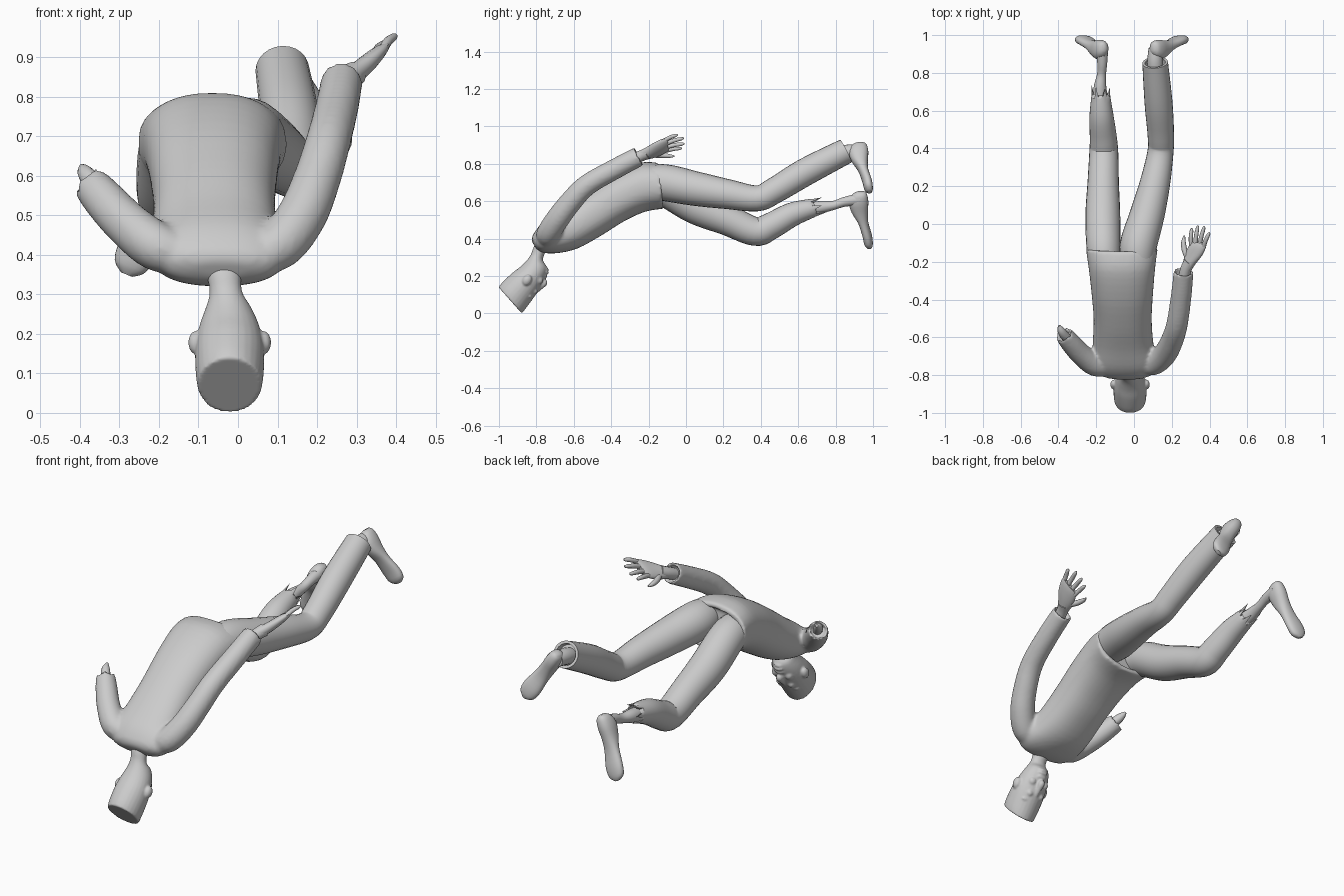
import bpy, bmesh, math, random
from mathutils import Vector as V

if "Cube" in bpy.data.objects:
    bpy.data.objects.remove(bpy.data.objects["Cube"])

random.seed(4)


def smooth_path(rows, steps):
    """Catmull-Rom through rows of numbers."""
    out = []
    for i in range(len(rows) - 1):
        a, b = rows[max(i - 1, 0)], rows[i]
        c, d = rows[i + 1], rows[min(i + 2, len(rows) - 1)]
        for s in range(steps):
            t = s / steps
            out.append([q + 0.5 * t * (r - p + t * (2 * p - 5 * q + 4 * r - w + t * (3 * (q - r) + w - p)))
                        for p, q, r, w in zip(a, b, c, d)])
    return out + [list(rows[-1])]


def loft(name, rings, n=24, power=2.0, rim=False, teeth=0.0):
    """Skin rings given as (centre, half axis u, half axis v)."""
    bm = bmesh.new()
    axis = (rings[-1][0] - rings[-2][0]).normalized()
    last = len(rings) - 1
    if rim:  # folded-in hollow end
        c, u, v = rings[-1]
        rings = rings + [(c, u * 0.8, v * 0.8), (c - axis * 0.03, u * 0.76, v * 0.76)]
    loops = []
    for k, (c, u, v) in enumerate(rings):
        loop = []
        for i in range(n):
            a = 2 * math.pi * i / n
            x, y = math.cos(a), math.sin(a)
            x = math.copysign(abs(x) ** (2 / power), x)
            y = math.copysign(abs(y) ** (2 / power), y)
            co = c + u * x + v * y
            if teeth and k == last:
                co += axis * teeth * (random.uniform(0.5, 1) if i % 4 == 0 else random.uniform(-0.5, 0))
            loop.append(bm.verts.new(co))
        loops.append(loop)
    for a, b in zip(loops, loops[1:]):
        for i in range(n):
            j = (i + 1) % n
            bm.faces.new((a[i], a[j], b[j], b[i]))
    bm.faces.new(loops[0])
    bm.faces.new(loops[-1])
    bmesh.ops.recalc_face_normals(bm, faces=bm.faces)
    return finish(name, bm)


def finish(name, bm):
    me = bpy.data.meshes.new(name)
    bm.to_mesh(me)
    bm.free()
    ob = bpy.data.objects.new(name, me)
    bpy.context.collection.objects.link(ob)
    bpy.ops.object.select_all(action='DESELECT')
    ob.select_set(True)
    bpy.context.view_layer.objects.active = ob
    bpy.ops.object.shade_smooth_by_angle(angle=math.radians(42))
    return ob


def fuse(name, parts, voxel, rounds):
    """Melt overlapping parts into one smooth skin."""
    bpy.ops.object.select_all(action='DESELECT')
    for p in parts:
        p.select_set(True)
    bpy.context.view_layer.objects.active = parts[0]
    bpy.ops.object.join()
    ob = parts[0]
    ob.name = name
    m = ob.modifiers.new("skin", 'REMESH')
    m.mode, m.voxel_size, m.use_smooth_shade = 'VOXEL', voxel, True
    s = ob.modifiers.new("soften", 'SMOOTH')
    s.factor, s.iterations = 0.5, rounds
    return ob


def tube(name, rows, steps=5, n=20, **kw):
    """Round limb through (x, y, z, radius) rows."""
    p = smooth_path(rows, steps)
    rings = []
    for i, r in enumerate(p):
        t = (V(p[min(i + 1, len(p) - 1)][:3]) - V(p[max(i - 1, 0)][:3])).normalized()
        v = t.cross(V((1, 0, 0))).normalized()
        rings.append((V(r[:3]), v.cross(t) * r[3], v * r[3]))
    return loft(name, rings, n, **kw)


def body(name, rows, steps=4, **kw):
    """Skin (back y, back z, front y, front z, centre x, half width) rows."""
    rings = []
    for yb, zb, yf, zf, cx, hw in smooth_path(rows, steps):
        b, f = V((cx, yb, zb)), V((cx, yf, zf))
        rings.append(((b + f) / 2, V((hw, 0, 0)), (b - f) / 2))
    return loft(name, rings, **kw)


def ball(name, loc, size, tilt=0.0):
    bm = bmesh.new()
    bmesh.ops.create_uvsphere(bm, u_segments=16, v_segments=10, radius=1)
    ob = finish(name, bm)
    ob.location, ob.scale, ob.rotation_euler = loc, size, (tilt, 0, 0)
    return ob


def foot(name, heel, toe):
    """Foot from heel (x, z) to toe (x, z); the sole faces +y."""
    h, d = V((heel[0], 0, heel[1])), V((toe[0] - heel[0], 0, toe[1] - heel[1]))
    side = d.cross(V((0, 1, 0))).normalized()
    rows = [(0, .915, .955, .012), (.05, .89, .968, .03), (.18, .87, .975, .039),
            (.36, .885, .972, .038), (.55, .92, .975, .04), (.78, .943, .994, .049),
            (.93, .953, .999, .042), (1, .968, .993, .015)]
    rings = [(h + d * t + V((0, (a + b) / 2, 0)), side * w, V((0, (b - a) / 2, 0)))
             for t, a, b, w in smooth_path(rows, 3)]
    loft(name, rings, power=2.3)


# torso, neck end to open hem
torso = body("torso", [
    (-.825, .385, -.80, .345, -.04, .07), (-.818, .42, -.768, .325, -.045, .14),
    (-.77, .48, -.69, .322, -.05, .17), (-.67, .55, -.58, .347, -.058, .16),
    (-.55, .64, -.45, .418, -.06, .154), (-.40, .738, -.33, .493, -.062, .163),
    (-.25, .805, -.22, .543, -.064, .176), (-.145, .805, -.12, .56, -.065, .19)],
    n=36, power=2.3, rim=True)

# sleeves, melted into the torso as one shirt
right = tube("right_sleeve", [
    (.04, -.745, .40, .05), (.105, -.738, .425, .062), (.162, -.69, .50, .063),
    (.20, -.62, .592, .06), (.228, -.53, .685, .057), (.25, -.38, .772, .055),
    (.263, -.25, .84, .053)], rim=True)
left = tube("left_sleeve", [
    (-.13, -.75, .40, .05), (-.205, -.745, .42, .062), (-.28, -.69, .478, .058),
    (-.335, -.63, .535, .054), (-.372, -.585, .578, .048)], rim=True, teeth=.012)
fuse("shirt", [torso, right, left], .0095, 6)

# flat-cut head with neck and face
head = body("head", [
    (-1.002, .14, -.878, .0, -.021, .081), (-.98, .168, -.85, .035, -.021, .086),
    (-.93, .215, -.797, .11, -.021, .087), (-.885, .25, -.757, .185, -.022, .076),
    (-.85, .285, -.742, .242, -.024, .058), (-.828, .318, -.765, .285, -.03, .042),
    (-.812, .36, -.75, .33, -.035, .044), (-.775, .42, -.72, .38, -.04, .065)], n=28)
face = [head]
cx = -.021
for s in (-1, 1):
    face += [ball("ear", (cx + s * .086, -.85, .178), (.019, .024, .031), -.5),
             ball("eye", (cx + s * .034, -.812, .12), (.019, .019, .019)),
             ball("brow", (cx + s * .036, -.836, .092), (.028, .014, .012), -.5),
             ball("cheek", (cx + s * .038, -.786, .178), (.022, .022, .024))]
face.append(tube("nose", [(cx, -.82, .10, .01), (cx, -.785, .135, .014),
                          (cx, -.758, .165, .018), (cx, -.766, .18, .008)], 4, 12))
for name, y, z, sy in (("upper_lip", -.756, .2, .014), ("lower_lip", -.747, .22, .014), ("chin", -.752, .24, .02)):
    face.append(ball(name, (cx, y, z), (.028, sy, .01), -.5))
fuse("head_and_neck", face, .0055, 2)

# right wrist and hand
tube("right_wrist", [(.26, -.30, .815, .03), (.275, -.24, .842, .03), (.295, -.20, .858, .032)], 3, 14)
across = V((.77, -.05, .64)).normalized()
flat = across.cross(V((.3, .86, .4))).normalized()
palm = [(.272, -.25, .84, .03, .026), (.292, -.21, .855, .04, .026), (.315, -.165, .874, .056, .024),
        (.335, -.12, .894, .058, .02), (.345, -.097, .903, .05, .013)]
loft("right_palm", [(V(r[:3]), across * r[3], flat * r[4]) for r in smooth_path(palm, 3)], 20)
knuckles = V((.335, -.12, .894))
tips = [(.305, -.022, .884), (.338, -.008, .908), (.372, -.012, .938), (.399, -.045, .956)]
for i, tip in enumerate(tips):
    a, b = knuckles + across * (-.042 + .028 * i), V(tip)
    m = a.lerp(b, .5) + flat * .004
    tube(f"right_finger_{i + 1}", [(*a, .012), (*m, .0115), (*a.lerp(b, .88), .009), (*b, .003)], 3, 10)
tube("right_thumb", [(.29, -.19, .85, .016), (.268, -.14, .845, .015),
                     (.262, -.095, .842, .012), (.267, -.062, .84, .004)], 3, 10)

# exposed bone of the severed arm
tube("left_arm_bone", [(-.34, -.62, .55, .024), (-.372, -.585, .588, .024),
                       (-.388, -.56, .61, .019), (-.396, -.538, .625, .006)], 3, 12)

# trouser legs
tube("right_trouser_leg", [
    (.02, -.24, .70, .08), (.022, -.12, .70, .098), (.07, .05, .667, .092), (.112, .22, .638, .08),
    (.14, .38, .615, .069), (.142, .47, .655, .07), (.13, .64, .757, .074), (.112, .855, .868, .068)],
    n=24, rim=True)
tube("left_trouser_leg", [
    (-.155, -.24, .68, .08), (-.162, -.12, .665, .09), (-.165, .05, .57, .092), (-.163, .22, .50, .083),
    (-.16, .37, .438, .077), (-.162, .45, .465, .072), (-.172, .57, .53, .064), (-.176, .69, .567, .048)],
    n=24, rim=True, teeth=.055)

# shins and feet
tube("right_ankle", [(.115, .79, .835, .042), (.112, .86, .86, .042), (.113, .93, .868, .036)], 3, 16)
tube("left_shin", [(-.176, .62, .545, .042), (-.18, .72, .567, .034), (-.172, .79, .578, .024),
                   (-.168, .85, .597, .026), (-.17, .93, .61, .034)], 4, 16)
foot("right_foot", (.10, .91), (.265, .65))
foot("left_foot", (-.157, .65), (-.282, .35))
